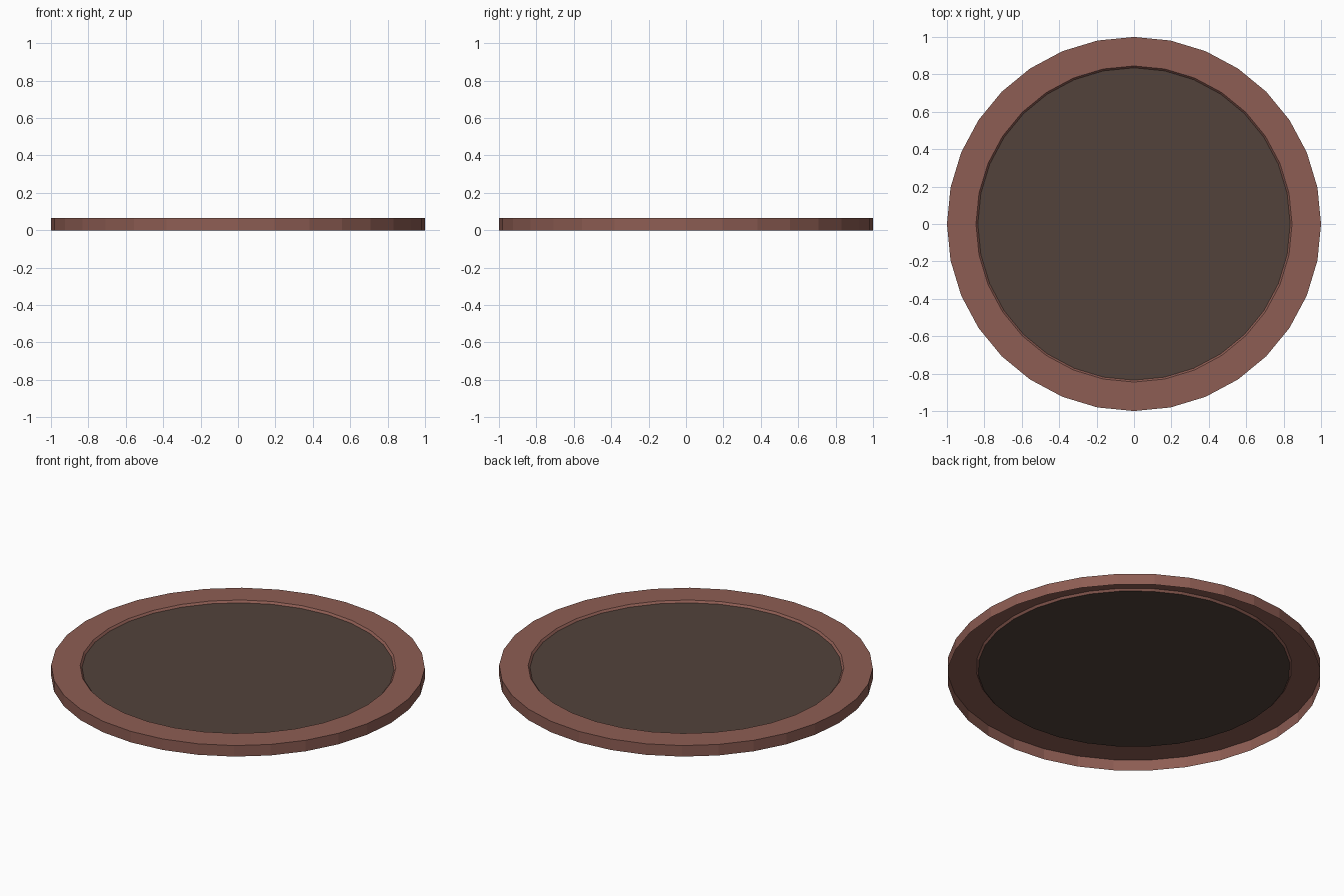
import bpy, bmesh, math

if "Cube" in bpy.data.objects:
    bpy.data.objects.remove(bpy.data.objects["Cube"])

SIDES = 32
HEIGHT = 0.065       # top of the rim
RECESS = 0.053       # level of the sunken disc
DISC_R = 0.835


def material(name, rgb):
    m = bpy.data.materials.new(name)
    m.diffuse_color = (*rgb, 1.0)
    m.use_nodes = True
    m.node_tree.nodes["Principled BSDF"].inputs["Base Color"].default_value = m.diffuse_color
    return m


def add_object(name, bm, mat):
    mesh = bpy.data.meshes.new(name)
    bm.to_mesh(mesh)
    bm.free()
    mesh.materials.append(mat)
    obj = bpy.data.objects.new(name, mesh)
    bpy.context.collection.objects.link(obj)
    return obj


def ring(bm, r, z):
    return [bm.verts.new((r * math.cos(2 * math.pi * i / SIDES),
                          r * math.sin(2 * math.pi * i / SIDES), z))
            for i in range(SIDES)]


red_brown = material("red brown", (0.27, 0.11, 0.087))
dark_brown = material("dark brown", (0.084, 0.055, 0.043))

# Rim: open-bottomed shell with outer wall, flat top and short inner lip
bm = bmesh.new()
profile = [(1.0, 0.0), (1.0, HEIGHT), (0.845, HEIGHT), (DISC_R, RECESS)]
loops = [ring(bm, r, z) for r, z in profile]
for a, b in zip(loops, loops[1:]):
    for i in range(SIDES):
        j = (i + 1) % SIDES
        bm.faces.new((a[i], a[j], b[j], b[i]))
add_object("rim", bm, red_brown)

# Sunken flat disc
bm = bmesh.new()
bm.faces.new(ring(bm, DISC_R, RECESS))
add_object("inner_disc", bm, dark_brown)
